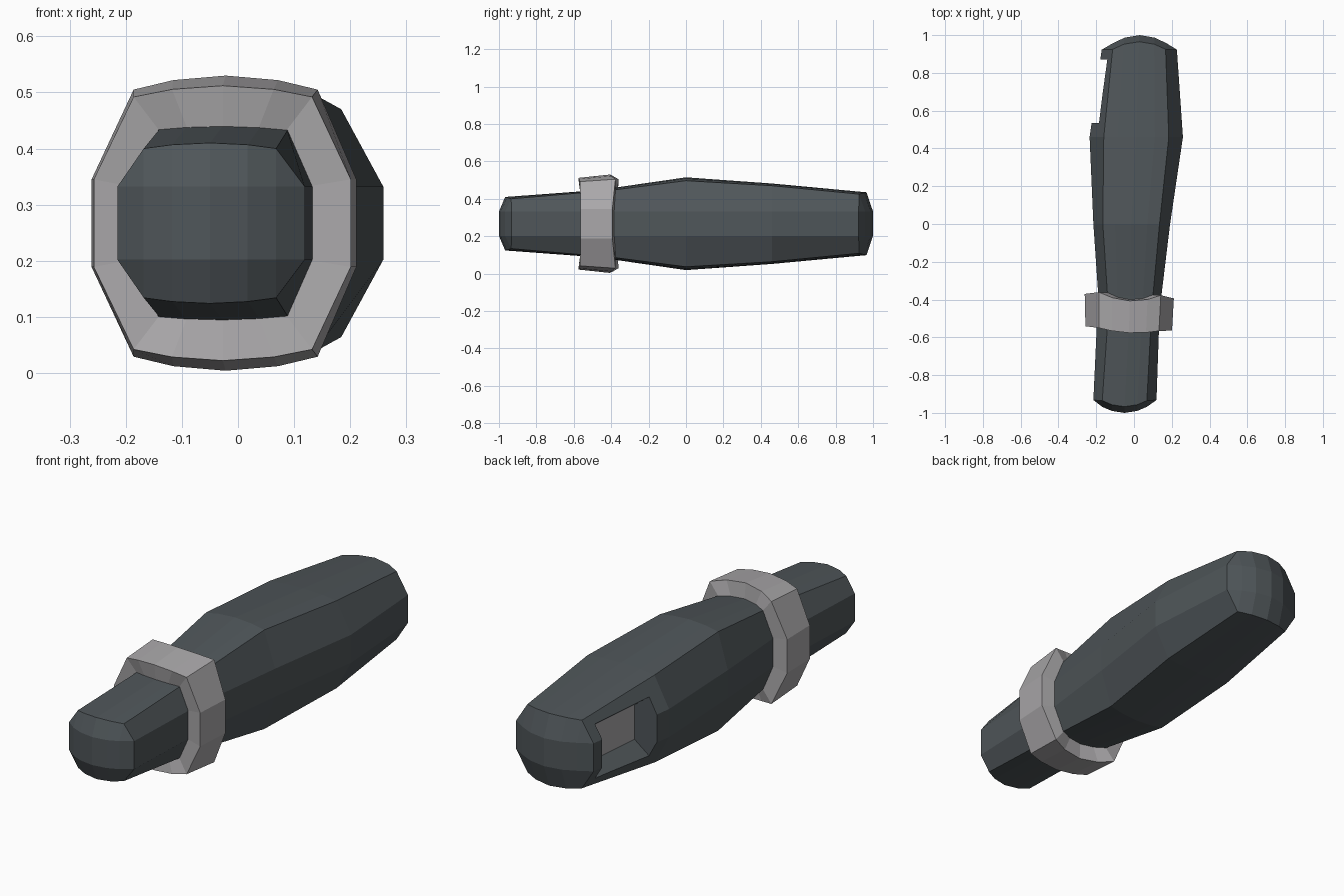
import bpy, bmesh

if "Cube" in bpy.data.objects:
    bpy.data.objects.remove(bpy.data.objects["Cube"])

MID = 0.267                      # height of the long axis
STEPS = (1, 0.57, 0, -0.57, -1)  # columns across the top and bottom


def material(name, rgb):
    m = bpy.data.materials.new(name)
    m.use_nodes = True
    m.diffuse_color = (*rgb, 1)
    bsdf = next(n for n in m.node_tree.nodes if n.type == 'BSDF_PRINCIPLED')
    bsdf.inputs["Base Color"].default_value = (*rgb, 1)
    return m


dark = material("dark_grey", (0.078, 0.092, 0.1))
light = material("light_grey", (0.4, 0.39, 0.4))


def section(c, w, cc, wc, h, drop, side, y, bow=0, side_bow=0, tilt=0):
    """Fourteen-sided loop: flat sides, chamfers, gently crowned top and bottom."""
    def pt(x, dz, dy):
        return (x, y + dy + tilt * (x - c), MID + dz)
    top = [(cc + wc * t, h - drop * t * t, bow * t * t) for t in STEPS]
    loop = [pt(c + w, -side, side_bow), pt(c + w, side, side_bow)]
    loop += [pt(*p) for p in top]
    loop += [pt(c - w, side, side_bow), pt(c - w, -side, side_bow)]
    loop += [pt(x, -dz, dy) for x, dz, dy in reversed(top)]
    return loop


def skin(bm, loops, closed=False):
    rings = [[bm.verts.new(p) for p in loop] for loop in loops]
    pairs = list(zip(rings, rings[1:]))
    if closed:
        pairs.append((rings[-1], rings[0]))
    for a, b in pairs:
        n = len(a)
        for i in range(n):
            j = (i + 1) % n
            bm.faces.new((a[i], a[j], b[j], b[i]))
    return rings


def cap(bm, r, c, w, side, y, bow):
    """Rounded end: a bent middle strip joined to the rim."""
    hi, lo = [[bm.verts.new((c + w * t, y + bow * t * t, MID + s)) for t in STEPS]
              for s in (side, -side)]
    bottom = r[:8:-1]
    for i in range(4):
        bm.faces.new((r[2 + i], r[3 + i], hi[i + 1], hi[i]))
        bm.faces.new((hi[i], hi[i + 1], lo[i + 1], lo[i]))
        bm.faces.new((lo[i], lo[i + 1], bottom[i + 1], bottom[i]))
    for f in ((r[0], r[1], hi[0], lo[0]), (r[7], r[8], lo[4], hi[4]),
              (r[1], r[2], hi[0]), (r[6], r[7], hi[4]),
              (r[8], r[9], lo[4]), (r[13], r[0], lo[0])):
        bm.faces.new(f)


def finish(bm, name, mats):
    bmesh.ops.recalc_face_normals(bm, faces=bm.faces[:])
    me = bpy.data.meshes.new(name)
    bm.to_mesh(me)
    bm.free()
    for m in mats:
        me.materials.append(m)
    ob = bpy.data.objects.new(name, me)
    bpy.context.collection.objects.link(ob)
    return ob


# Main handle body
S = 0.065
bm = bmesh.new()
rings = skin(bm, [
    section(-0.048, 0.167, -0.05, 0.118, 0.143, 0.01, S, -0.967, 0.032, 0.035),
    section(-0.033, 0.165, -0.027, 0.115, 0.173, 0.008, S, -0.56),
    section(-0.022, 0.167, -0.02, 0.12, 0.193, 0.012, S, -0.38),
    section(-0.012, 0.203, -0.015, 0.15, 0.248, 0.018, S, 0),
    section(0.012, 0.247, 0.012, 0.172, 0.215, 0.012, S, 0.46),
    section(0.028, 0.199, 0.027, 0.14, 0.168, 0.01, S, 0.965, -0.04, -0.042),
])
cap(bm, rings[0], -0.05, 0.118, S, -1, 0.032)
cap(bm, rings[-1], 0.03, 0.14, S, 1, -0.042)
body = finish(bm, "handle_body", [dark, light])

# Recess with sloped walls in the right side near the back
profile = [(0, 0.08), (-0.075, 0.137), (-0.3, 0.137),
           (-0.3, -0.137), (-0.075, -0.137), (0, -0.08)]
bm = bmesh.new()
ends = skin(bm, [[(x0 + x, y, MID + z) for x, z in profile]
                 for x0, y in ((-0.11, 0.535), (-0.08, 0.87))])
for r in ends:
    bm.faces.new(r)
cutter = finish(bm, "recess_cutter", [dark])
cutter.hide_render = True

mod = body.modifiers.new("recess", 'BOOLEAN')
mod.operation = 'DIFFERENCE'
mod.solver = 'EXACT'
mod.object = cutter
bpy.context.view_layer.objects.active = body
bpy.ops.object.modifier_apply(modifier=mod.name)
bpy.data.objects.remove(cutter)

# Recess floor takes the light colour
for p in body.data.polygons:
    c = p.center
    inside = 0.55 < c.y < 0.86 and -0.125 < c.x < -0.07 and abs(c.z - MID) < 0.05
    p.material_index = 1 if inside and p.normal.x < -0.9 else 0

# Collar ring around the handle
R = 0.078
bm = bmesh.new()
skin(bm, [
    section(-0.028, 0.229, -0.027, 0.159, 0.245, 0.02, R, -0.576, 0.018, 0.023, -0.05),
    section(-0.025, 0.236, -0.022, 0.164, 0.263, 0.025, R, -0.407, 0.038, 0.025, -0.05),
    section(-0.022, 0.158, -0.02, 0.11, 0.183, 0.012, S, -0.4, 0.03, 0.025, -0.05),
    section(-0.033, 0.155, -0.027, 0.107, 0.165, 0.008, S, -0.565, 0.018, 0.02, -0.05),
], closed=True)
finish(bm, "collar_ring", [light])
